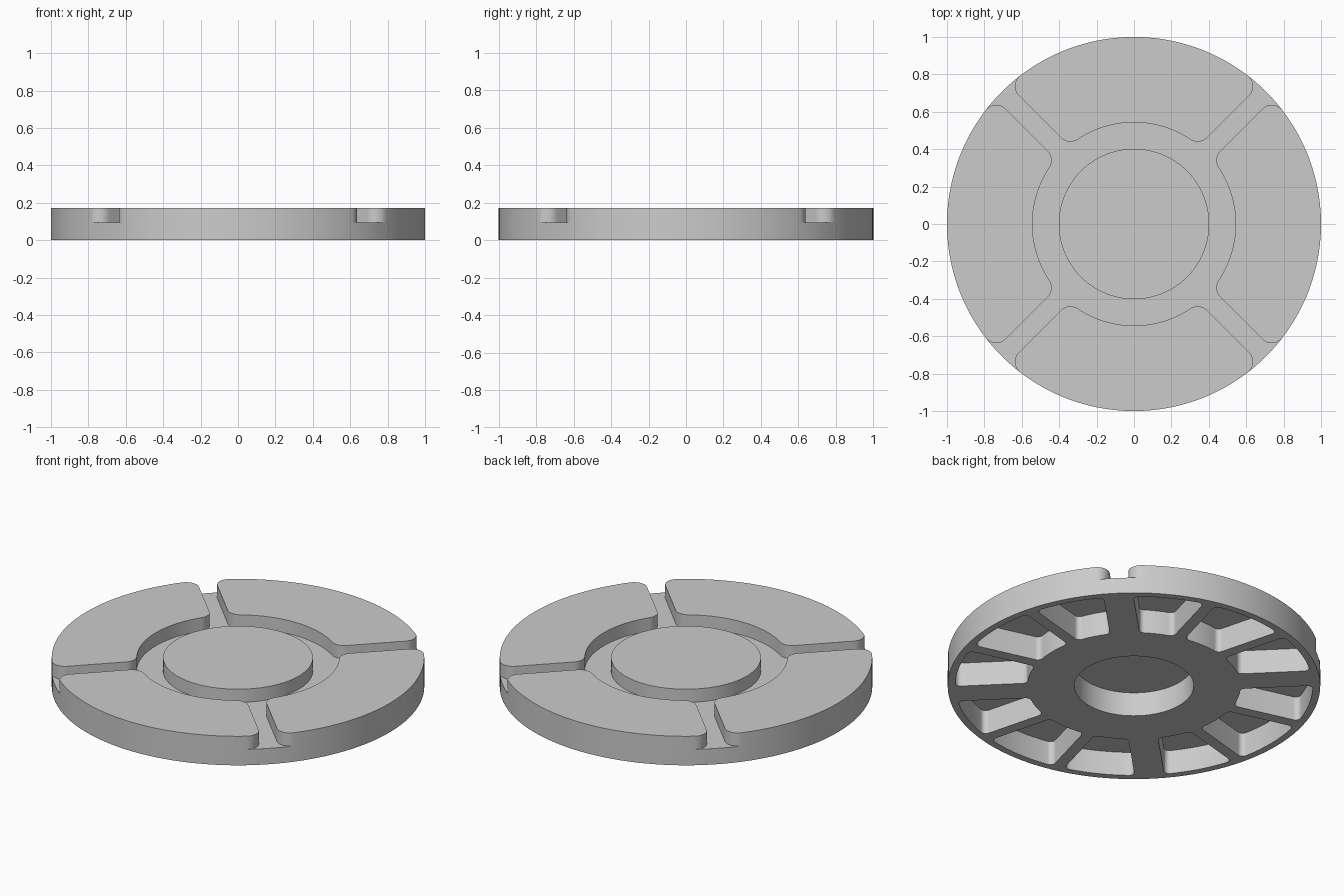
import bpy, bmesh
from math import sin, cos, pi, sqrt, atan2, radians, ceil, hypot

cube = bpy.data.objects.get("Cube")
if cube:
    bpy.data.objects.remove(cube)

HEIGHT, CHANNEL_Z, POCKET_Z = 0.172, 0.094, 0.142
RIM_R, CHANNEL_R, HUB_R, BORE_R = 1.0, 0.543, 0.402, 0.32
STEP = radians(3)


def circle(r):
    n = round(2 * pi / STEP)
    return [(r * cos(2 * pi * i / n), r * sin(2 * pi * i / n)) for i in range(n)]


def arc_between(p, q):
    """Points strictly between p and q, along the short arc about the origin."""
    r, a = hypot(*p), atan2(p[1], p[0])
    sweep = (atan2(q[1], q[0]) - a + pi) % (2 * pi) - pi
    n = max(2, ceil(abs(sweep) / STEP))
    return [(r * cos(a + sweep * i / n), r * sin(a + sweep * i / n)) for i in range(1, n)]


def side(angle, offset, sign, r_in, r_out, fillet):
    """Straight wall parallel to a ray, from inner to outer radius, with filleted ends."""
    pts = []
    v = offset + fillet
    for reach, inner in ((r_in + fillet, True), (r_out - fillet, False)):
        u = sqrt(reach ** 2 - v ** 2)
        phi = atan2(v, u)
        t0, t1 = (pi + phi, 1.5 * pi) if inner else (-pi / 2, phi)
        for i in range(11):
            t = t0 + (t1 - t0) * i / 10
            x, y = u + fillet * cos(t), sign * (v + fillet * sin(t))
            pts.append((x * cos(angle) - y * sin(angle), x * sin(angle) + y * cos(angle)))
    return pts


def segment(a0, d0, a1, d1, r_in, r_out, fillet):
    """Rounded ring segment, split into its inward path and its outer arc."""
    first = side(a0, d0, 1, r_in, r_out, fillet)
    last = side(a1, d1, -1, r_in, r_out, fillet)
    path = first[::-1] + arc_between(first[0], last[0]) + last
    return path, arc_between(last[-1], first[-1])


bm = bmesh.new()


def ring(loop, z):
    return [bm.verts.new((x, y, z)) for x, y in loop]


def wall(loop, z0, z1):
    low, high = ring(loop, z0), ring(loop, z1)
    for i in range(len(loop)):
        bm.faces.new((low[i - 1], low[i], high[i], high[i - 1]))


def cap(loops, z):
    edges = []
    for loop in loops:
        vs = ring(loop, z)
        edges += [bm.edges.new((vs[i - 1], vs[i])) for i in range(len(vs))]
    bmesh.ops.triangle_fill(bm, edges=edges, use_beauty=True, normal=(0, 0, 1))


# Four raised quarter pads, their slots, and three pockets under each
pads, pockets = [], []
for k in range(4):
    a = pi / 4 + k * pi / 2
    pads.append(segment(a, 0.05, a + pi / 2, 0.05, CHANNEL_R, RIM_R, 0.07))
    for j, (d0, d1) in enumerate(((0.08, 0.033), (0.033, 0.033), (0.033, 0.08))):
        b = a + j * pi / 6
        path, back = segment(b, d0, b + pi / 6, d1, CHANNEL_R + 0.03, 0.96, 0.03)
        pockets.append(path + back)

# Channel floor outline and rim outline, both running once round the disc
channel, rim = [], []
for k, (path, back) in enumerate(pads):
    gap = arc_between(path[-1], pads[(k + 1) % 4][0][0])
    channel += path + gap
    rim += [path[0]] + back[::-1] + [path[-1]] + gap

hub, bore = circle(HUB_R), circle(BORE_R)

# Rim and underside with bore and pockets
wall(rim, 0, CHANNEL_Z)
cap([rim, bore] + pockets, 0)
for recess in [bore] + pockets:
    wall(recess, 0, POCKET_Z)
    cap([recess], POCKET_Z)

# Channel floor, then pads and hub rising from it
cap([channel, hub], CHANNEL_Z)
for raised in [path + back for path, back in pads] + [hub]:
    wall(raised, CHANNEL_Z, HEIGHT)
    cap([raised], HEIGHT)

bmesh.ops.remove_doubles(bm, verts=bm.verts[:], dist=0.00001)
bmesh.ops.recalc_face_normals(bm, faces=bm.faces[:])
mesh = bpy.data.meshes.new("slotted_disc")
bm.to_mesh(mesh)
bm.free()

grey = bpy.data.materials.new("plain grey")
grey.use_nodes = True
colour = (0.6, 0.6, 0.6, 1)
grey.diffuse_color = colour
grey.node_tree.nodes["Principled BSDF"].inputs["Base Color"].default_value = colour
mesh.materials.append(grey)

disc = bpy.data.objects.new("slotted_disc", mesh)
bpy.context.collection.objects.link(disc)
bpy.ops.object.select_all(action='DESELECT')
bpy.context.view_layer.objects.active = disc
disc.select_set(True)
bpy.ops.object.shade_smooth_by_angle(angle=radians(30))
